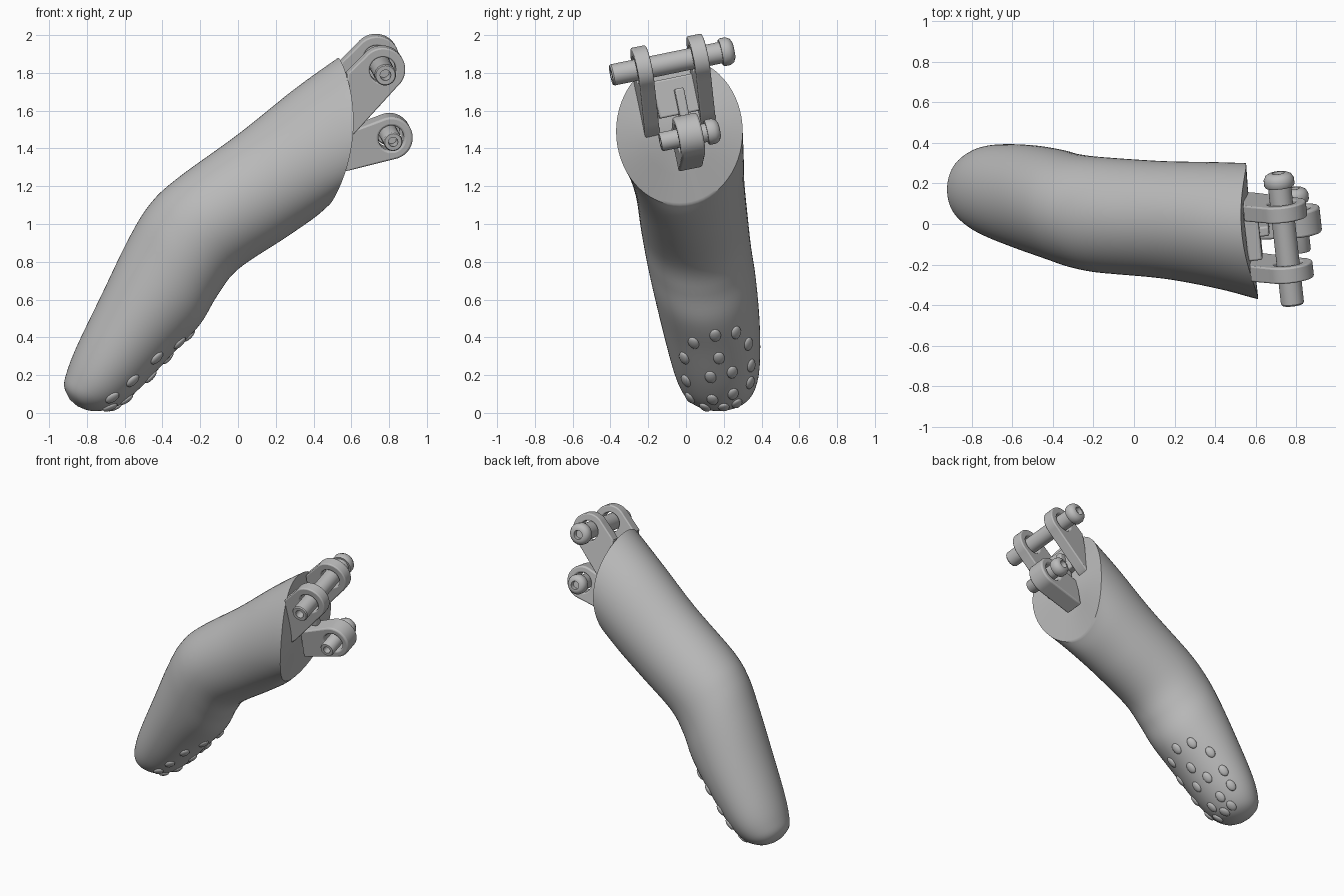
import bpy, bmesh, math
from mathutils import Vector, Matrix
from mathutils.bvhtree import BVHTree

if "Cube" in bpy.data.objects:
    bpy.data.objects.remove(bpy.data.objects["Cube"])

grey = bpy.data.materials.new("plain grey")
grey.use_nodes = True
grey.diffuse_color = (0.5, 0.5, 0.5, 1)
grey.node_tree.nodes["Principled BSDF"].inputs["Base Color"].default_value = (0.5, 0.5, 0.5, 1)


def finish(bm, name, angle=35, bevel=0):
    bmesh.ops.recalc_face_normals(bm, faces=bm.faces)
    mesh = bpy.data.meshes.new(name)
    bm.to_mesh(mesh)
    bm.free()
    mesh.materials.append(grey)
    obj = bpy.data.objects.new(name, mesh)
    bpy.context.collection.objects.link(obj)
    if bevel:
        mod = obj.modifiers.new("soft_edges", "BEVEL")
        mod.width, mod.segments, mod.limit_method = bevel, 3, "ANGLE"
        mod.angle_limit = math.radians(50)
    bpy.ops.object.select_all(action="DESELECT")
    obj.select_set(True)
    bpy.context.view_layer.objects.active = obj
    bpy.ops.object.shade_smooth_by_angle(angle=math.radians(angle))
    return obj


def loft(bm, rings, closed=False):
    loops = [[bm.verts.new(p) for p in ring] for ring in rings]
    pairs = list(zip(loops, loops[1:])) + ([(loops[-1], loops[0])] if closed else [])
    for a, b in pairs:
        for i in range(len(a)):
            j = (i + 1) % len(a)
            bm.faces.new((a[i], a[j], b[j], b[i]))
    if not closed:
        bm.faces.new(loops[0])
        bm.faces.new(loops[-1])


# Finger sections: outer x, z, inner x, z, lowest y, highest y
sections = [
    (-.89, .07, -.85, .035, .13, .21),
    (-.92, .14, -.77, .01, .04, .30),
    (-.905, .22, -.65, .03, -.02, .36),
    (-.85, .36, -.52, .13, -.07, .39),
    (-.72, .63, -.34, .32, -.13, .39),
    (-.58, .92, -.20, .47, -.18, .37),
    (-.47, 1.10, -.11, .62, -.215, .345),
    (-.33, 1.235, 0, .76, -.24, .33),
    (0, 1.475, .24, .92, -.27, .31),
    (.30, 1.715, .40, 1.03, -.32, .305),
    (.53, 1.88, .48, 1.10, -.37, .30),
]


def smooth(a, b, c, d, t):
    return [.5 * (2 * q + (r - p) * t + (2 * p - 5 * q + 4 * r - s) * t * t
                  + (3 * q - p - 3 * r + s) * t ** 3) for p, q, r, s in zip(a, b, c, d)]


def section_ring(sec, flare, count=64):
    ax, az, bx, bz, y0, y1 = sec
    ring = []
    for i in range(count):
        a = math.tau * i / count
        c, s = math.cos(a), math.sin(a)
        x = (ax + bx) / 2 + (ax - bx) / 2 * c + flare * (.075 * s * s - .03 * s)
        ring.append((x, (y0 + y1) / 2 + (y1 - y0) / 2 * s,
                     (az + bz) / 2 + (az - bz) / 2 * c))
    return ring


last = len(sections) - 1
rings = []
for k in range(last):
    pts = [sections[min(max(k + o, 0), last)] for o in (-1, 0, 1, 2)]
    for step in range(6):
        t = step / 6
        rings.append(section_ring(smooth(*pts, t), max(0, (k + t - last + 3) / 3)))
rings.append(section_ring(sections[-1], 1))
# The end face runs inward in shrinking rings
mid = Vector((.575, -.035, 1.5))
for f in (.97, .6, .2):
    rings.append([mid + (Vector(p) - mid) * f for p in rings[-1 if f == .97 else last * 6]])
bm = bmesh.new()
loft(bm, rings)
bmesh.ops.recalc_face_normals(bm, faces=bm.faces)
tree = BVHTree.FromBMesh(bm)
finish(bm, "finger_body", 40)

# Grip bumps laid on the pad of the fingertip: y, z
bumps = [(.04, .37), (.155, .41), (.265, .425), (.33, .365), (-.01, .29), (.175, .29),
         (0, .17), (.13, .19), (.245, .215), (.345, .25), (.02, .08), (.14, .07),
         (.25, .10), (.34, .16), (.10, .03), (.20, .03), (.27, .05)]
bm = bmesh.new()
for y, z in bumps:
    hit, normal, _, _ = tree.ray_cast(Vector((2, y, z)), Vector((-1, 0, 0)))
    if hit:
        along = Vector((.55, -.1, .6))
        along = (along - normal * along.dot(normal)).normalized()
        side = normal.cross(along)
        turn = Matrix((along, side, normal)).transposed().to_4x4()
        bmesh.ops.create_uvsphere(
            bm, u_segments=20, v_segments=10, radius=1,
            matrix=Matrix.Translation(hit) @ turn @ Matrix.Diagonal((.042, .03, .016, 1)))
finish(bm, "grip_bumps", 60)

# Hinge frame: the pins lean, and everything on the hinge follows them
axis = Vector((-.107, .97, .2)).normalized()
out = (Vector((1, 0, 0)) - axis * axis.x).normalized()
up = out.cross(axis)


def place(origin, u, v, t):
    return Vector(origin) + out * u + up * v + axis * t


def lug(name, origin, t, thick, radius, hole, start, end, roots):
    arc = [(radius * math.cos(a), radius * math.sin(a)) for a in
           [math.radians(start + (end - start) * i / 32) for i in range(33)]]
    corners = [arc[-1]] + roots + [arc[0]]
    outline = list(arc)
    for n, (p, q) in enumerate(zip(corners, corners[1:])):
        for i in range(1, 7):
            if not (n == len(corners) - 2 and i == 6):
                outline.append((p[0] + (q[0] - p[0]) * i / 6, p[1] + (q[1] - p[1]) * i / 6))
    inner = [(hole * u / math.hypot(u, v), hole * v / math.hypot(u, v)) for u, v in outline]
    lo, hi = t - thick / 2, t + thick / 2
    bm = bmesh.new()
    loft(bm, [[place(origin, u, v, w) for u, v in shape] for shape, w in
              ((outline, lo), (outline, hi), (inner, hi), (inner, lo))], True)
    finish(bm, name, 35, .012)


def pin(name, origin, start, end, r, head):
    # Hollow front end, domed head with a drive recess
    profile = [(.001, start + .08), (r * .5, start + .08), (r * .5, start), (r * .9, start),
               (r, start + .008), (r, end - .07), (head * .92, end - .07), (head, end - .06),
               (head, end - .03), (head * .85, end - .01), (head * .6, end),
               (head * .42, end), (head * .38, end - .03), (.001, end - .03)]
    bm = bmesh.new()
    loft(bm, [[place(origin, p * math.cos(math.tau * i / 32), p * math.sin(math.tau * i / 32), t)
               for i in range(32)] for p, t in profile])
    finish(bm, name, 35)


def block(name, origin, size, bevel):
    bm = bmesh.new()
    turn = Matrix((out, axis, up)).transposed().to_4x4()
    bmesh.ops.create_cube(bm, size=1, matrix=Matrix.Translation(origin) @ turn
                          @ Matrix.Diagonal((*size, 1)))
    finish(bm, name, 35, bevel)


# Upper fork with its pin
upper = (.745, -.07, 1.855)
for name, t in (("front_fork_arm", -.165), ("back_fork_arm", .14)):
    lug(name, upper, t, .08, .12, .07, -50, 140, [(-.19, -.02), (-.19, -.37), (-.15, -.34)])
pin("upper_pin", upper, -.335, .33, .057, .075)

# Lower lug with its pin
lower = (.805, .015, 1.465)
lug("lower_lug", lower, 0, .13, .115, .068, -78, 110, [(-.25, .03), (-.25, -.175)])
pin("lower_pin", lower, -.155, .165, .05, .068)

# Webs joining the fork to the end face
block("fork_web", (.585, -.04, 1.68), (.07, .25, .2), .01)
block("centre_rib", (.62, -.02, 1.62), (.09, .05, .2), .01)
